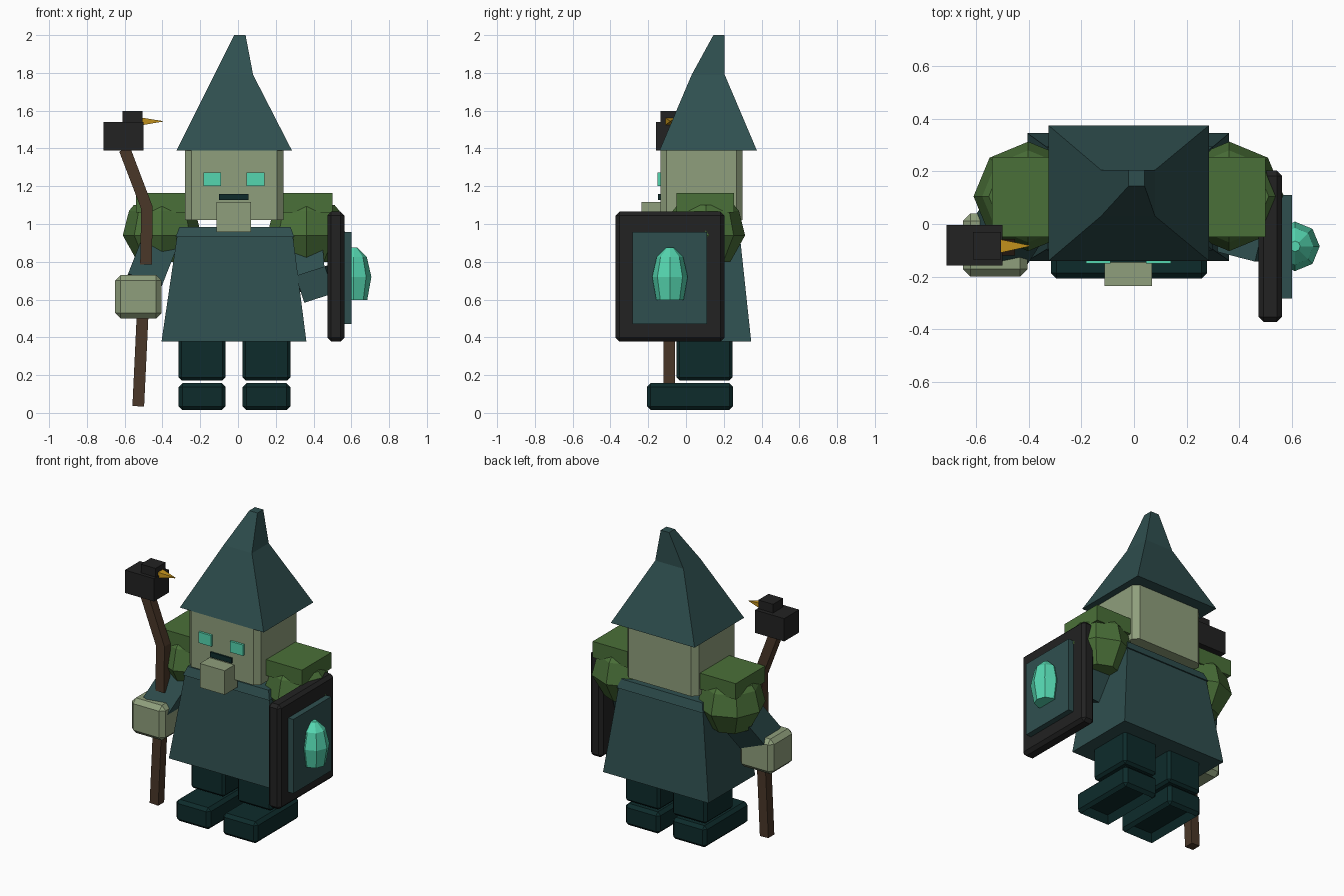
import bpy, bmesh, math
from mathutils import Vector

default = bpy.data.objects.get("Cube")
if default:
    bpy.data.objects.remove(default, do_unlink=True)


def material(name, hex_code):
    def linear(v):
        return v / 12.92 if v <= 0.04045 else ((v + 0.055) / 1.055) ** 2.4
    rgb = [linear(int(hex_code[i:i + 2], 16) / 255) for i in range(0, 6, 2)]
    m = bpy.data.materials.new(name)
    m.use_nodes = True
    m.diffuse_color = (*rgb, 1)
    node = m.node_tree.nodes["Principled BSDF"]
    node.inputs["Base Color"].default_value = (*rgb, 1)
    node.inputs["Roughness"].default_value = 0.9
    return m


TEAL = material("slate teal cloth", "2F4F4F")
DARK = material("dark teal cloth", "0D2B2B")
SKIN = material("sage skin", "8F9F7C")
GREEN = material("moss green", "4A7038")
BROWN = material("brown wood", "4A3728")
BLACK = material("charcoal", "222222")
GOLD = material("gold", "C8961E")
MINT = material("mint crystal", "55D6B0")


def finish(name, bm, mat):
    bmesh.ops.recalc_face_normals(bm, faces=bm.faces)
    mesh = bpy.data.meshes.new(name)
    bm.to_mesh(mesh)
    bm.free()
    mesh.materials.append(mat)
    obj = bpy.data.objects.new(name, mesh)
    bpy.context.collection.objects.link(obj)
    return obj


def loft(name, rings, mat):
    """Skin a closed solid through rings that share a point count."""
    bm = bmesh.new()
    loops = [[bm.verts.new(p) for p in ring] for ring in rings]
    n = len(loops[0])
    for a, b in zip(loops, loops[1:]):
        for i in range(n):
            j = (i + 1) % n
            bm.faces.new((a[i], a[j], b[j], b[i]))
    bm.faces.new(loops[0][::-1])
    bm.faces.new(loops[-1])
    return finish(name, bm, mat)


def rect(x0, x1, y0, y1, z):
    return [(x0, y0, z), (x1, y0, z), (x1, y1, z), (x0, y1, z)]


def box(name, x, y, z, mat, bevel=0, upright_only=False, hollow=0):
    """Box from x, y, z ranges, with optional chamfer and hollow underside."""
    bm = bmesh.new()
    bmesh.ops.create_cube(bm, size=1)
    for v in bm.verts:
        v.co = [r[0] + (c + 0.5) * (r[1] - r[0]) for r, c in zip((x, y, z), v.co)]
    if bevel:
        edges = [e for e in bm.edges if not upright_only
                 or abs(e.verts[0].co.z - e.verts[1].co.z) > 0.01]
        bmesh.ops.bevel(bm, geom=edges, offset=bevel, segments=1, affect='EDGES')
    if hollow:
        bm.normal_update()
        sole = min(bm.faces, key=lambda f: f.normal.z)
        bmesh.ops.inset_region(bm, faces=[sole], thickness=0.03)
        for v in sole.verts:
            v.co.z += hollow
    return finish(name, bm, mat)


def lathe(name, center, profile, sides, mat):
    """Faceted solid of revolution from (radius, z) pairs."""
    cx, cy = center
    turn = 2 * math.pi / sides
    return loft(name, [[(cx + r * math.cos(i * turn), cy + r * math.sin(i * turn), z)
                        for i in range(sides)] for r, z in profile], mat)


def limb(name, path, width, mat):
    """Square bar swept along a path."""
    pts = [Vector(p) for p in path]
    rings = []
    for i, p in enumerate(pts):
        d = (pts[min(i + 1, len(pts) - 1)] - pts[max(i - 1, 0)]).normalized()
        side = Vector((0, 1, 0)).cross(d).normalized()
        up = d.cross(side)
        h = width / 2
        rings.append([p + side * a * h + up * b * h
                      for a, b in ((-1, -1), (1, -1), (1, 1), (-1, 1))])
    return loft(name, rings, mat)


# Hat with a bent tip
loft("pointed_hat", [
    rect(-0.325, 0.285, -0.14, 0.375, 1.39),
    rect(-0.125, 0.08, 0.03, 0.205, 1.79),
    rect(-0.02, 0.04, 0.145, 0.205, 2.0)], TEAL)

# Head and face
box("head", (-0.28, 0.24), (-0.135, 0.3), (1.02, 1.4), SKIN, 0.033, True)
box("nose", (-0.113, 0.068), (-0.235, -0.1), (0.958, 1.116), SKIN)
for side, x in (("right", (-0.182, -0.09)), ("left", (0.046, 0.14))):
    box(side + "_eye", x, (-0.15, -0.13), (1.2, 1.272), MINT)
box("mouth", (-0.1, 0.055), (-0.147, -0.13), (1.127, 1.16), DARK)

# Robe and collar
loft("robe", [
    rect(-0.405, 0.362, -0.14, 0.345, 0.378),
    rect(-0.322, 0.29, -0.09, 0.285, 0.94)], TEAL)
loft("collar", [
    rect(-0.33, 0.298, -0.1, 0.295, 0.93),
    rect(-0.31, 0.278, -0.08, 0.275, 0.985)], TEAL)

# Legs and boots
for side, x in (("right", (-0.315, -0.066)), ("left", (0.024, 0.277))):
    box(side + "_leg", x, (-0.05, 0.245), (0.172, 0.42), DARK, 0.016)
    box(side + "_boot", x, (-0.207, 0.25), (0.015, 0.157), DARK, 0.02, hollow=0.05)

# Shoulder pads: a flat cap over a faceted puff
MID = -0.02
for side, s in (("right", -1), ("left", 1)):
    xs = sorted((MID + s * 0.255, MID + s * 0.52))
    box(side + "_shoulder_cap", xs, (-0.05, 0.255), (1.06, 1.165), GREEN)
    lathe(side + "_shoulder_puff", (MID + s * 0.382, 0.105),
          [(0.15, 1.1), (0.175, 1.07), (0.208, 0.94), (0.13, 0.8)], 8, GREEN)

# Arms and hand
limb("right_sleeve", [(-0.4, 0.1, 0.94), (-0.51, -0.07, 0.66)], 0.19, TEAL)
box("right_hand", (-0.65, -0.405), (-0.2, 0.04), (0.5, 0.73), SKIN, 0.028)
limb("left_upper_sleeve", [(0.36, 0.1, 0.92), (0.38, -0.01, 0.68)], 0.17, TEAL)
limb("left_forearm", [(0.345, -0.03, 0.66), (0.5, -0.07, 0.71)], 0.15, TEAL)

# Crooked staff
limb("lower_staff", [(-0.528, -0.088, 0.035), (-0.505, -0.088, 0.52)], 0.062, BROWN)
limb("upper_staff", [(-0.487, -0.088, 0.785), (-0.482, -0.088, 1.085),
                     (-0.6, -0.088, 1.395)], 0.062, BROWN)

# Bird perched on the staff
box("bird_body", (-0.712, -0.5), (-0.158, -0.003), (1.39, 1.54), BLACK)
box("bird_head", (-0.612, -0.505), (-0.135, -0.03), (1.53, 1.597), BLACK)
loft("bird_beak", [
    [(-0.51, -0.11, 1.523), (-0.51, -0.058, 1.523),
     (-0.51, -0.058, 1.563), (-0.51, -0.11, 1.563)],
    [(-0.398, -0.085, 1.542), (-0.398, -0.081, 1.542),
     (-0.398, -0.081, 1.545), (-0.398, -0.085, 1.545)]], GOLD)

# Shield with a crystal
box("shield_frame", (0.473, 0.563), (-0.373, 0.203), (0.378, 1.065), BLACK, 0.02)
box("shield_panel", (0.54, 0.601), (-0.283, 0.11), (0.47, 0.957), TEAL)
lathe("shield_crystal", (0.612, -0.085),
      [(0.072, 0.597), (0.094, 0.72), (0.07, 0.825), (0.02, 0.875)], 8, MINT)
